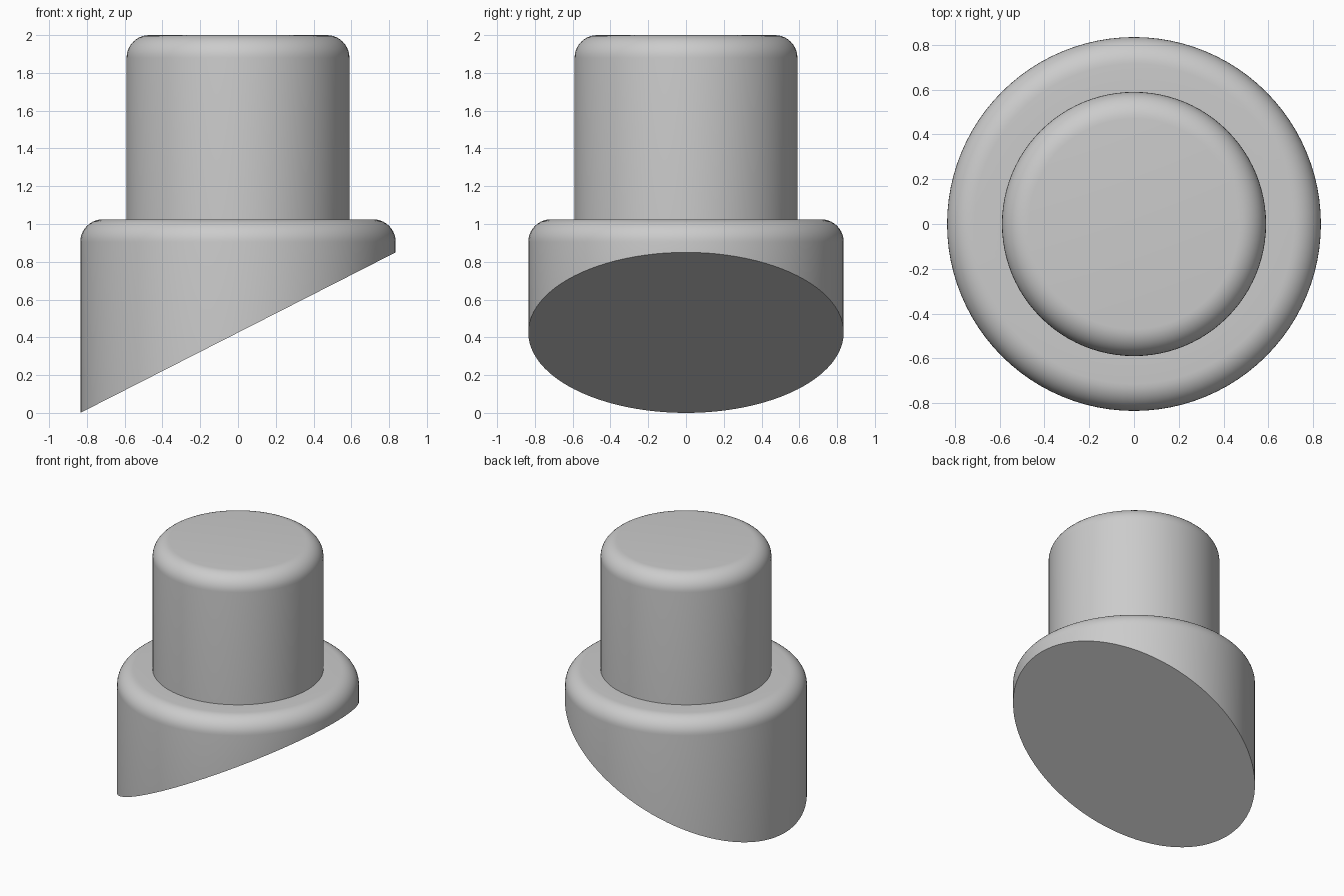
import bpy, bmesh, math

SIDES = 96
FILLET = 0.12
BASE_R, PEG_R = 0.835, 0.59
SHOULDER_Z, TOP_Z = 1.025, 2.0
CUT_HIGH = 0.85  # height of the slanted underside at +x

cube = bpy.data.objects.get("Cube")
if cube:
    bpy.data.objects.remove(cube, do_unlink=True)

grey = bpy.data.materials.new("plain grey")
grey.use_nodes = True
colour = (0.6, 0.6, 0.6, 1)
grey.diffuse_color = colour
grey.node_tree.nodes["Principled BSDF"].inputs["Base Color"].default_value = colour


def rounded_edge(radius, top, steps=10):
    """Profile points of a quarter-round from the wall to the flat top."""
    angles = [math.pi / 2 * i / steps for i in range(steps + 1)]
    return [(radius - FILLET + FILLET * math.cos(a),
             top - FILLET + FILLET * math.sin(a)) for a in angles]


def ring(bm, radius, height):
    """Ring of vertices; height is a function of x."""
    verts = []
    for i in range(SIDES):
        a = 2 * math.pi * i / SIDES
        x, y = radius * math.cos(a), radius * math.sin(a)
        verts.append(bm.verts.new((x, y, height(x))))
    return verts


# Stepped plug: slanted foot, rounded shoulder, and round peg with rounded top
bm = bmesh.new()
rings = [ring(bm, BASE_R, lambda x: CUT_HIGH * (x + BASE_R) / (2 * BASE_R))]
profile = rounded_edge(BASE_R, SHOULDER_Z) + [(PEG_R, SHOULDER_Z)]
profile += rounded_edge(PEG_R, TOP_Z)
for radius, z in profile:
    rings.append(ring(bm, radius, lambda x: z))
for low, high in zip(rings, rings[1:]):
    for i in range(SIDES):
        j = (i + 1) % SIDES
        bm.faces.new((low[i], low[j], high[j], high[i]))

# Slanted underside and flat top
bm.faces.new(rings[0][::-1])
bm.faces.new(rings[-1])

mesh = bpy.data.meshes.new("slanted_plug")
bm.to_mesh(mesh)
bm.free()
mesh.materials.append(grey)
plug = bpy.data.objects.new("slanted_plug", mesh)
bpy.context.collection.objects.link(plug)

bpy.ops.object.select_all(action="DESELECT")
plug.select_set(True)
bpy.context.view_layer.objects.active = plug
bpy.ops.object.shade_smooth_by_angle(angle=math.radians(30))
